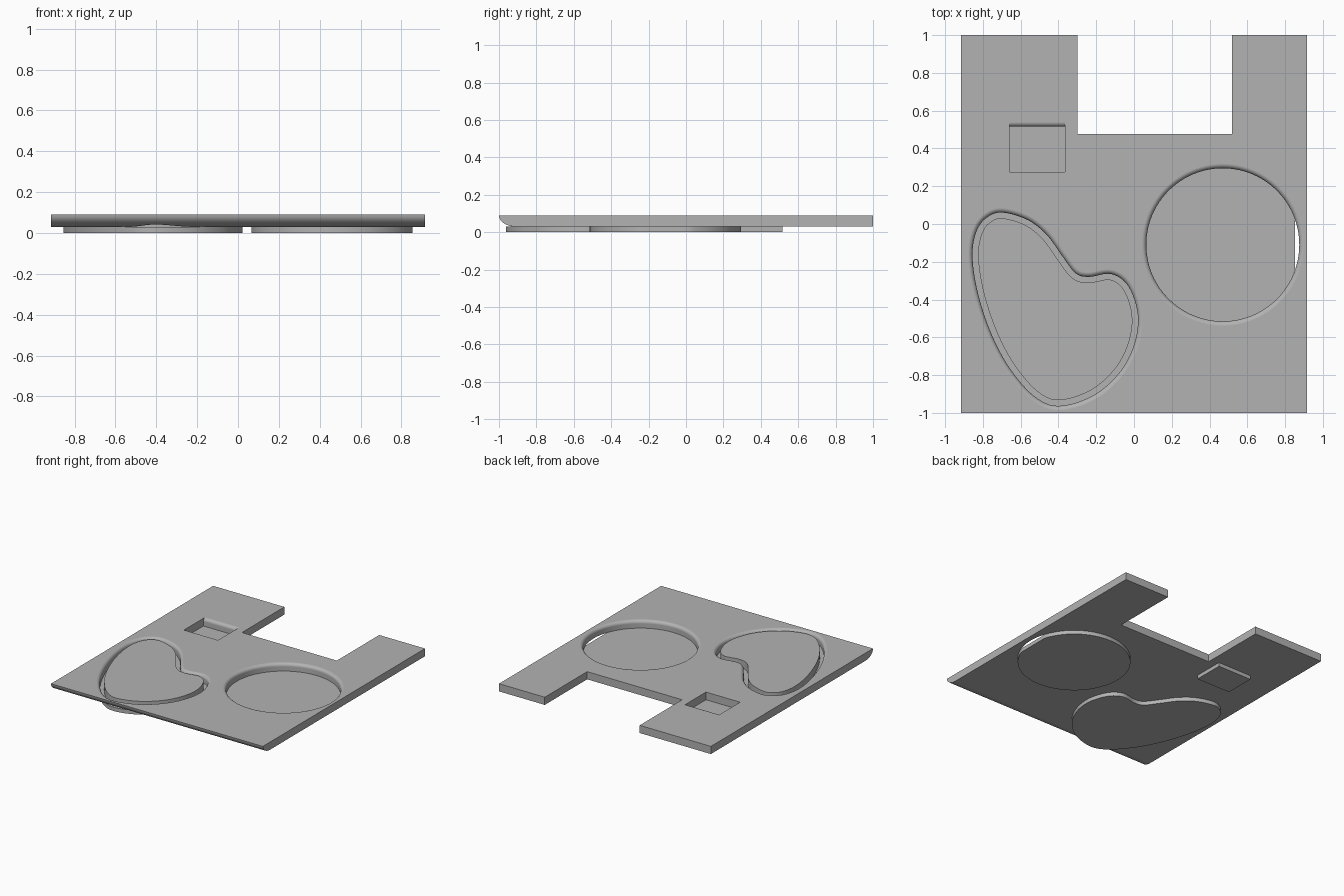
import bpy, bmesh, math
from mathutils import Vector

cube = bpy.data.objects.get("Cube")
if cube:
    bpy.data.objects.remove(cube, do_unlink=True)

TOP, UNDER = 0.09, 0.03      # slab top and underside heights
FILLET = 0.025               # rounding around the pocket rims

grey = bpy.data.materials.new("plain grey")
grey.use_nodes = True
colour = (0.45, 0.45, 0.45, 1)
grey.diffuse_color = colour
grey.node_tree.nodes["Principled BSDF"].inputs["Base Color"].default_value = colour


def smooth_loop(points, steps=6):
    """Closed Catmull-Rom curve through the points."""
    pts = [Vector(p) for p in points]
    n, out = len(pts), []
    for i in range(n):
        a, b, c, d = (pts[(i + k - 1) % n] for k in range(4))
        for s in range(steps):
            t = s / steps
            out.append(0.5 * (2 * b + (c - a) * t + (2 * a - 5 * b + 4 * c - d) * t ** 2
                              + (3 * b - a - 3 * c + d) * t ** 3))
    return out


def offset(loop, dist):
    """Move a counter-clockwise loop outward along its normals."""
    out = []
    for i, p in enumerate(loop):
        t = (loop[(i + 1) % len(loop)] - loop[i - 1]).normalized()
        out.append(p + Vector((t.y, -t.x)) * dist)
    return out


def loft(name, layers):
    """Closed solid from (loop, height) layers listed bottom to top."""
    bm = bmesh.new()
    rings = [[bm.verts.new((p.x, p.y, z)) for p in loop] for loop, z in layers]
    for low, high in zip(rings, rings[1:]):
        for i in range(len(low)):
            j = (i + 1) % len(low)
            bm.faces.new((low[i], low[j], high[j], high[i]))
    bm.faces.new(rings[-1])
    bm.faces.new(rings[0][::-1])
    bmesh.ops.recalc_face_normals(bm, faces=bm.faces)
    mesh = bpy.data.meshes.new(name)
    bm.to_mesh(mesh)
    bm.free()
    ob = bpy.data.objects.new(name, mesh)
    bpy.context.collection.objects.link(ob)
    mesh.materials.append(grey)
    return ob


def select(ob):
    bpy.ops.object.select_all(action='DESELECT')
    ob.select_set(True)
    bpy.context.view_layer.objects.active = ob


def cut(ob, cutter):
    select(ob)
    mod = ob.modifiers.new("cut", 'BOOLEAN')
    mod.operation, mod.solver, mod.object = 'DIFFERENCE', 'EXACT', cutter
    bpy.ops.object.modifier_apply(modifier=mod.name)
    bpy.data.objects.remove(cutter, do_unlink=True)


def finish(ob):
    select(ob)
    bpy.ops.object.shade_smooth_by_angle(angle=math.radians(30))
    ob.modifiers.new("flat_tops", 'WEIGHTED_NORMAL').keep_sharp = True


def rim_cutter(loop, widen):
    """Straight hole that flares into a rounded rim at the top."""
    layers = [(loop, -0.1)]
    for k in range(7):
        a = math.pi / 2 * k / 6
        layers.append((widen(loop, FILLET * (1 - math.cos(a))),
                       TOP - FILLET + FILLET * math.sin(a)))
    layers.append((layers[-1][0], TOP + 0.05))
    return loft("rim_cutter", layers)


def rect(x0, x1, y0, y1):
    return [Vector(p) for p in ((x0, y0), (x1, y0), (x1, y1), (x0, y1))]


# Pocket outlines, counter-clockwise
kidney = smooth_loop([
    (-0.69, 0.06), (-0.77, 0.04), (-0.83, -0.03), (-0.855, -0.16), (-0.83, -0.35),
    (-0.76, -0.57), (-0.66, -0.76), (-0.53, -0.91), (-0.40, -0.963), (-0.22, -0.91),
    (-0.08, -0.79), (0.0, -0.64), (0.02, -0.48), (-0.03, -0.33), (-0.12, -0.265),
    (-0.24, -0.28), (-0.31, -0.26), (-0.38, -0.17), (-0.46, -0.06), (-0.56, 0.02)])
disc = [Vector((0.47 + 0.405 * math.cos(a), -0.11 + 0.405 * math.sin(a)))
        for a in (2 * math.pi * i / 96 for i in range(96))]
square = rect(-0.66, -0.365, 0.275, 0.515)

# Slab with an undercut front edge, from a side profile run across x
slab = loft("slab", [(rect(-0.915, 0.915, -1 + 0.09 * (1 - math.sin(a)), 1),
                      TOP - 0.06 * math.cos(a))
                     for a in (math.pi / 2 * k / 8 for k in range(9))])
cut(slab, loft("notch_cutter", [(rect(-0.3, 0.52, 0.477, 1.2), -0.1),
                                (rect(-0.3, 0.52, 0.477, 1.2), 0.2)]))
cut(slab, rim_cutter(kidney, offset))
cut(slab, rim_cutter(disc, offset))
# The square pocket is rounded on its back edge only
cut(slab, rim_cutter(square, lambda loop, d: rect(-0.66, -0.365, 0.275, 0.515 + d)))
finish(slab)

# Floors below the pockets; the round one is trimmed flat on its left side
trimmed = [Vector((min(p.x, 0.853), p.y)) for p in disc]
for name, loop in (("kidney_floor", kidney), ("round_floor", trimmed),
                   ("square_floor", square)):
    finish(loft(name, [(loop, 0), (loop, UNDER)]))

# Raised kidney pad, separated from the rim by a narrow groove
pad = offset(kidney, -0.03)
finish(loft("kidney_pad", [(pad, UNDER), (pad, TOP)]))
